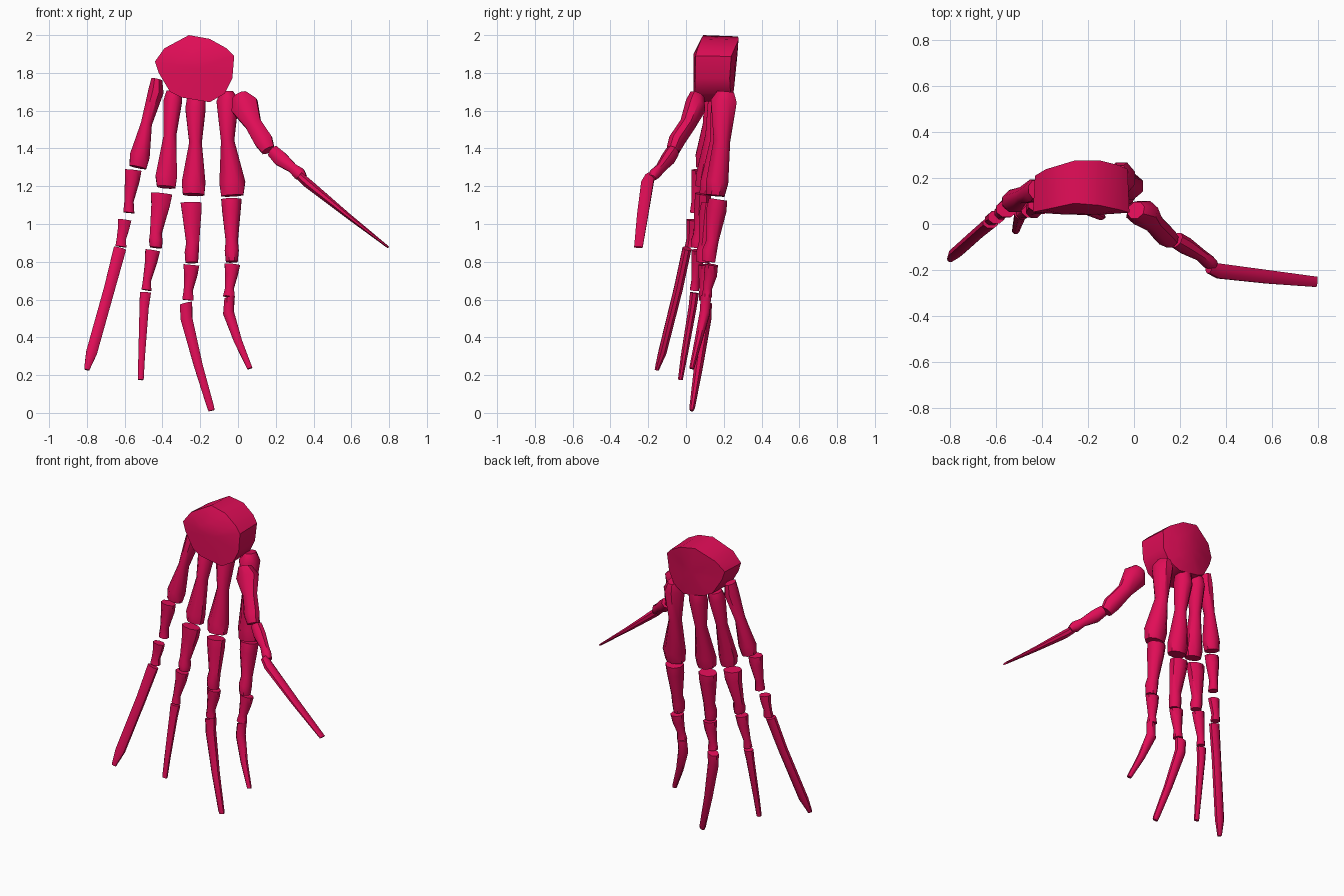
import bpy, math
from mathutils import Vector

mat = bpy.data.materials.new("crimson")
mat.diffuse_color = (0.75, 0.004, 0.095, 1)


def make(name, verts, faces, angle):
    me = bpy.data.meshes.new(name)
    me.from_pydata(verts, [], faces)
    me.materials.append(mat)
    ob = bpy.data.objects.new(name, me)
    bpy.context.collection.objects.link(ob)
    bpy.ops.object.select_all(action='DESELECT')
    ob.select_set(True)
    bpy.context.view_layer.objects.active = ob
    bpy.ops.object.mode_set(mode='EDIT')
    bpy.ops.mesh.select_all(action='SELECT')
    bpy.ops.mesh.normals_make_consistent(inside=False)
    bpy.ops.object.mode_set(mode='OBJECT')
    bpy.ops.object.shade_smooth_by_angle(angle=math.radians(angle))
    return ob


def bone(name, rings, sides=8):
    """Loft of rings (x, y, z, half width, half depth) square to the bone's axis."""
    axis = (Vector(rings[-1][:3]) - Vector(rings[0][:3])).normalized()
    u = axis.cross(Vector((0, 1, 0))).normalized()
    v = u.cross(axis)
    verts, faces = [], []
    for x, y, z, w, d in rings:
        for k in range(sides):
            a = 2 * math.pi * (k + 0.5) / sides
            c, s = math.cos(a) * 1.06, math.sin(a) * 1.06
            verts.append(Vector((x, y, z)) + u * (w * c) + v * (d * s))
    for i in range(len(rings) - 1):
        for k in range(sides):
            n = (k + 1) % sides
            faces.append((i * sides + k, i * sides + n, (i + 1) * sides + n, (i + 1) * sides + k))
    faces.append(tuple(range(sides)))
    faces.append(tuple(range(len(verts) - sides, len(verts))))
    return make(name, verts, faces, 46)


# wrist block: outline in x, z, with curved front and back caps
outline = [(-.44, 1.86), (-.39, 1.93), (-.26, 2.0), (-.15, 1.98), (-.06, 1.93), (-.02, 1.89),
           (-.03, 1.77), (-.07, 1.69), (-.15, 1.645), (-.30, 1.67), (-.36, 1.70), (-.42, 1.80)]
cx, cz, n = -.22, 1.82, len(outline)


def front_y(x, z):
    return .04 + .5 * max(0, z - 1.9) + .25 * (x - cx) ** 2


def back_y(x, z):
    return .28 - 1.1 * (x + .2) ** 2 - .1 * max(0, 1.97 - z)


verts, faces = [], []
for depth, scale in ((front_y, .5), (front_y, 1), (back_y, .96), (back_y, .5)):
    for x, z in outline:
        px, pz = cx + (x - cx) * scale, cz + (z - cz) * scale
        verts.append((px, depth(px, pz), pz))
for i in range(3):
    for k in range(n):
        m = (k + 1) % n
        faces.append((i * n + k, i * n + m, (i + 1) * n + m, (i + 1) * n + k))
verts += [(cx, front_y(cx, cz), cz), (cx, back_y(cx, cz), cz)]
for k in range(n):
    m = (k + 1) % n
    faces += [(4 * n, m, k), (4 * n + 1, 3 * n + k, 3 * n + m)]
make("wrist_block", verts, faces, 40)

# index finger
bone("index_metacarpal", [(-.06, .21, 1.70, .035, .045), (-.055, .20, 1.65, .06, .07), (-.055, .19, 1.44, .036, .045),
                          (-.03, .165, 1.22, .07, .06), (-.03, .155, 1.15, .06, .05)])
bone("index_proximal", [(-.035, .17, 1.13, .055, .05), (-.035, .16, 1.07, .05, .055), (-.033, .14, .91, .033, .033),
                        (-.033, .125, .86, .038, .04), (-.033, .12, .80, .032, .035)])
bone("index_middle", [(-.03, .135, .785, .042, .035), (-.035, .13, .73, .034, .035), (-.045, .115, .66, .024, .024),
                      (-.048, .11, .615, .032, .028)])
bone("index_distal", [(-.045, .105, .612, .028, .028), (-.05, .10, .53, .03, .028), (0, .065, .38, .022, .02),
                      (.063, .03, .235, .014, .013)])

# middle finger
bone("middle_metacarpal", [(-.22, .20, 1.67, .05, .045), (-.225, .19, 1.61, .055, .06), (-.225, .165, 1.43, .034, .04),
                           (-.235, .13, 1.22, .064, .055), (-.235, .12, 1.155, .058, .05)])
bone("middle_proximal", [(-.248, .125, 1.112, .057, .045), (-.245, .12, 1.06, .052, .05), (-.24, .10, .90, .035, .033),
                         (-.245, .092, .85, .038, .038), (-.245, .09, .795, .034, .034)])
bone("middle_middle", [(-.247, .10, .783, .043, .035), (-.25, .10, .73, .036, .034), (-.263, .095, .65, .025, .025),
                       (-.265, .095, .597, .031, .028)])
bone("middle_distal", [(-.275, .108, .58, .034, .03), (-.273, .105, .50, .032, .03), (-.21, .067, .25, .024, .024),
                       (-.145, .033, .03, .019, .015), (-.14, .03, .012, .016, .01)])

# ring finger
bone("ring_metacarpal", [(-.34, .18, 1.70, .04, .04), (-.345, .17, 1.65, .05, .055), (-.36, .14, 1.47, .034, .038),
                         (-.38, .10, 1.25, .058, .05), (-.38, .095, 1.195, .05, .045)])
bone("ring_proximal", [(-.405, .09, 1.16, .058, .042), (-.41, .09, 1.10, .05, .047), (-.435, .07, .95, .032, .03),
                       (-.435, .062, .91, .037, .036), (-.435, .06, .875, .032, .032)])
bone("ring_middle", [(-.452, .062, .86, .04, .034), (-.46, .06, .80, .033, .032), (-.482, .05, .70, .022, .022),
                     (-.485, .045, .65, .027, .025)])
bone("ring_distal", [(-.49, .045, .636, .03, .024), (-.497, .035, .56, .025, .022), (-.51, -.01, .30, .018, .018),
                     (-.515, -.03, .175, .016, .013)])

# little finger
bone("little_metacarpal", [(-.43, .15, 1.765, .03, .04), (-.435, .145, 1.70, .042, .05), (-.485, .125, 1.53, .03, .036),
                           (-.52, .10, 1.36, .054, .05), (-.53, .095, 1.30, .046, .042)])
bone("little_proximal", [(-.555, .065, 1.285, .045, .036), (-.56, .065, 1.23, .04, .038), (-.577, .055, 1.12, .025, .026),
                         (-.578, .05, 1.06, .03, .03)])
bone("little_middle", [(-.60, .03, 1.022, .036, .028), (-.605, .03, .98, .031, .028), (-.618, .025, .92, .025, .023),
                       (-.62, .02, .88, .03, .026)])
bone("little_distal", [(-.625, .005, .87, .034, .024), (-.68, -.04, .66, .03, .024), (-.775, -.125, .32, .03, .022),
                       (-.795, -.148, .25, .018, .014), (-.80, -.155, .228, .014, .011)])

# thumb
bone("thumb_metacarpal", [(.008, .06, 1.68, .04, .04), (.035, .05, 1.625, .075, .055), (.08, .01, 1.53, .045, .042),
                          (.135, -.05, 1.44, .05, .042), (.16, -.07, 1.39, .036, .035)])
bone("thumb_proximal", [(.185, -.07, 1.385, .034, .035), (.225, -.095, 1.345, .04, .036), (.29, -.135, 1.295, .026, .026),
                        (.325, -.165, 1.265, .034, .028), (.35, -.18, 1.245, .018, .022)])
bone("thumb_distal", [(.325, -.19, 1.255, .022, .025), (.37, -.205, 1.215, .025, .033), (.58, -.23, 1.045, .015, .03),
                      (.795, -.252, .877, .006, .023)])
